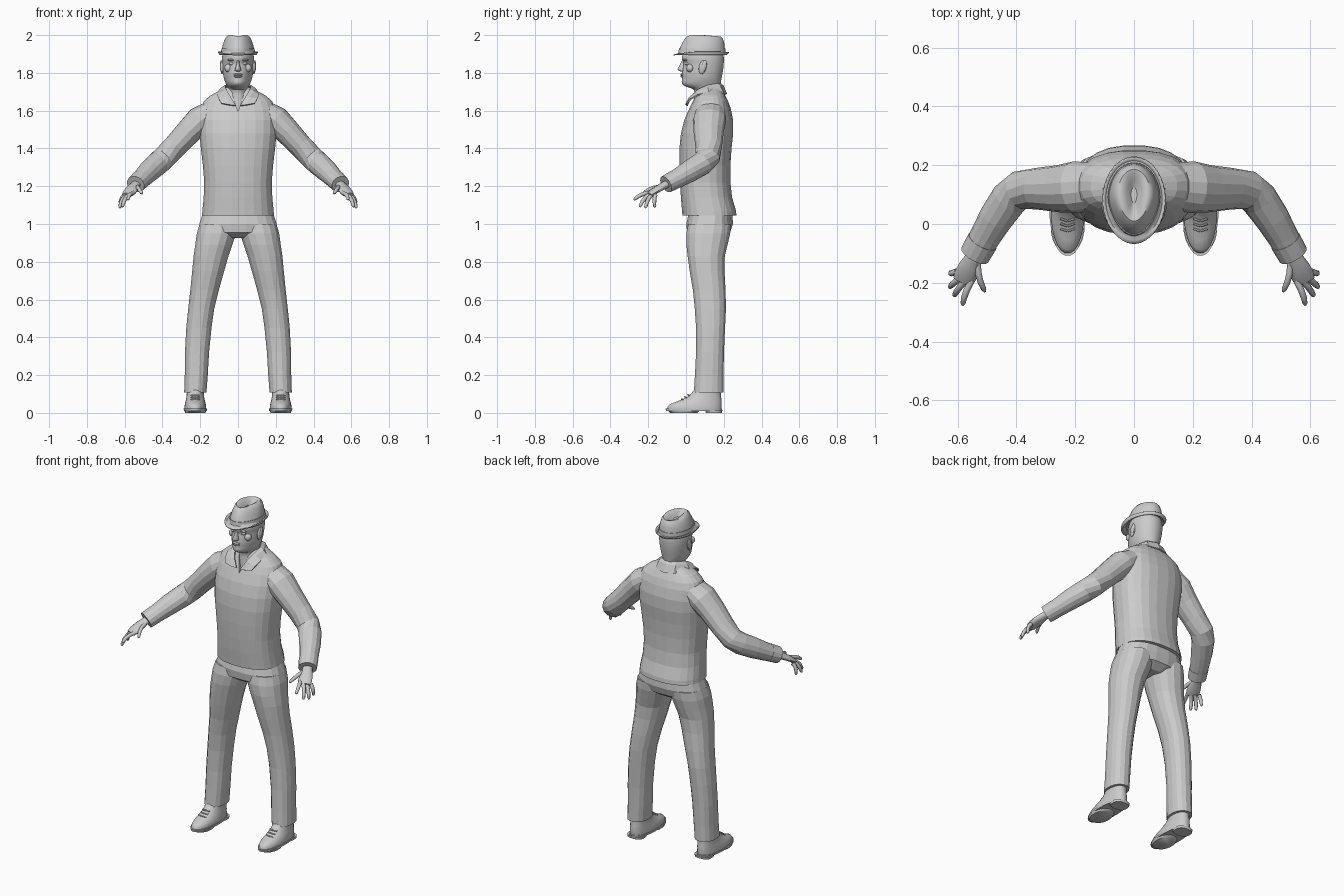
import bpy, bmesh, math
from mathutils import Vector, Matrix

UP = Vector((0, 0, 1))


def finish(bm, name, smooth=None):
    bmesh.ops.recalc_face_normals(bm, faces=bm.faces[:])
    me = bpy.data.meshes.new(name)
    bm.to_mesh(me)
    bm.free()
    if smooth:
        me.shade_smooth()
        me.set_sharp_from_angle(angle=math.radians(smooth))
    ob = bpy.data.objects.new(name, me)
    bpy.context.collection.objects.link(ob)
    return ob


def loft(name, rings, smooth=None, closed=True, caps=True):
    bm = bmesh.new()
    vs = [[bm.verts.new(p) for p in r] for r in rings]
    n = len(rings[0])
    for a, b in zip(vs, vs[1:]):
        for i in range(n if closed else n - 1):
            j = (i + 1) % n
            bm.faces.new((a[i], a[j], b[j], b[i]))
    if caps:
        bm.faces.new(vs[0])
        bm.faces.new(vs[-1])
    return finish(bm, name, smooth)


def spow(v, p):
    return math.copysign(abs(v) ** (2 / p), v)


def hring(row, n, p=2.0, egg=0.0):
    # horizontal ring: height, centre x, half width, front y, back y
    z, cx, hw, yf, yb = row
    out = []
    for i in range(n):
        a = 2 * math.pi * (i + 0.5) / n
        c, s = spow(math.cos(a), p), spow(math.sin(a), p)
        out.append(Vector((cx + hw * c * (1 + egg * min(s, 0)), (yf + yb) / 2 + (yb - yf) / 2 * s, z)))
    return out


def stack(name, rows, n=16, p=2.0, egg=0.0, smooth=None):
    return loft(name, [hring(r, n, p, egg) for r in rows], smooth)


def tube(name, pts, n=12, smooth=None):
    # path of (x, y, z, sideways radius, upright radius)
    P = [Vector(q[:3]) for q in pts]
    rings = []
    for k, q in enumerate(pts):
        t = (P[min(k + 1, len(P) - 1)] - P[max(k - 1, 0)]).normalized()
        u = t.cross(UP).normalized()
        w = u.cross(t)
        rings.append([P[k] + u * q[3] * math.cos(2 * math.pi * i / n) + w * q[4] * math.sin(2 * math.pi * i / n)
                      for i in range(n)])
    return loft(name, rings, smooth)


def ball(name, loc, size, rot=0.0, seg=16):
    bm = bmesh.new()
    m = Matrix.Translation(loc) @ Matrix.Rotation(rot, 4, 'X') @ Matrix.Diagonal((*size, 1))
    bmesh.ops.create_uvsphere(bm, u_segments=seg, v_segments=seg // 2 + 2, radius=1, matrix=m)
    return finish(bm, name, 60)


def mirror(ob):
    ob.modifiers.new("mirror", 'MIRROR')
    return ob


def combine(base, other, op='UNION'):
    m = base.modifiers.new("bool", 'BOOLEAN')
    m.operation, m.object, m.solver = op, other, 'EXACT'
    dg = bpy.context.evaluated_depsgraph_get()
    me = bpy.data.meshes.new_from_object(base.evaluated_get(dg))
    base.modifiers.clear()
    base.data = me
    bpy.data.objects.remove(other)


# Trousers: two legs joined to the seat
trousers = stack("trousers", [(.925, 0, .10, .05, .19), (.955, 0, .195, .005, .235), (1.0, 0, .207, .0, .25),
                              (1.05, 0, .19, .012, .247), (1.09, 0, .175, .02, .235)], 20, 2.4)
leg = mirror(stack("leg", [
    (.108, .226, .060, .04, .20), (.2, .221, .062, .046, .20), (.32, .217, .065, .052, .202),
    (.45, .207, .068, .052, .208), (.55, .195, .070, .045, .213), (.65, .177, .077, .035, .211),
    (.75, .158, .086, .018, .205), (.83, .143, .094, .007, .207), (.89, .128, .100, .0, .222),
    (.95, .114, .106, .0, .236), (1.0, .107, .098, .01, .24)], 16, 2.2))
combine(trousers, leg)

# Jacket: torso, sleeves and neck opening
jacket = stack("jacket", [
    (1.045, 0, .192, -.02, .268), (1.07, 0, .190, -.022, .266), (1.14, 0, .183, -.028, .245),
    (1.22, 0, .180, -.033, .236), (1.31, 0, .187, -.036, .236), (1.40, 0, .198, -.036, .242),
    (1.48, 0, .205, -.028, .251), (1.55, 0, .206, -.010, .250), (1.61, 0, .200, .016, .238),
    (1.65, 0, .182, .036, .224), (1.68, 0, .148, .050, .208), (1.705, 0, .100, .062, .195),
    (1.722, 0, .068, .07, .185)], 24, 2.4)
sleeve = mirror(tube("sleeve", [
    (.13, .13, 1.60, .08, .06), (.20, .125, 1.55, .088, .077), (.26, .12, 1.49, .08, .070),
    (.33, .12, 1.415, .071, .064), (.39, .115, 1.352, .066, .062), (.425, .085, 1.32, .064, .062),
    (.47, .02, 1.28, .059, .058), (.505, -.04, 1.245, .053, .051), (.54, -.102, 1.212, .049, .044)], 14))
combine(jacket, sleeve)
opening = loft("opening", [[(0, y, 1.595), (.055, y, 1.76), (-.055, y, 1.76)] for y in (-.15, .055)])
combine(jacket, opening, 'DIFFERENCE')

# Cuffs
mirror(tube("cuff", [(.515, -.058, 1.236, .054, .050), (.542, -.106, 1.21, .052, .047)], 14))

# Shirt collar
top_edge = [(.012, .002, 1.628), (.04, .022, 1.675), (.062, .06, 1.712), (.07, .11, 1.735), (.045, .165, 1.745), (0, .182, 1.747)]
mid_edge = [(.045, -.004, 1.632), (.062, .016, 1.672), (.083, .058, 1.705), (.09, .115, 1.722), (.056, .182, 1.732), (0, .2, 1.732)]
low_edge = [(.088, .0, 1.64), (.102, .022, 1.663), (.112, .06, 1.685), (.107, .12, 1.702), (.066, .2, 1.69), (0, .218, 1.688)]
collar = mirror(loft("collar", [top_edge, mid_edge, low_edge], closed=False, caps=False))
collar.modifiers.new("thickness", 'SOLIDIFY').thickness = .008

# Head and neck
head = stack("head", [
    (1.55, 0, .07, .03, .16), (1.62, 0, .062, .036, .165), (1.69, 0, .060, .046, .17), (1.715, 0, .058, .045, .176),
    (1.724, 0, .056, .006, .18), (1.735, 0, .062, -.019, .183), (1.752, 0, .070, -.026, .186),
    (1.768, 0, .076, -.020, .189), (1.785, 0, .080, -.025, .192), (1.81, 0, .083, -.021, .197),
    (1.835, 0, .085, -.016, .20), (1.852, 0, .086, -.012, .201), (1.868, 0, .087, -.024, .202),
    (1.89, 0, .086, -.022, .202), (1.93, 0, .08, -.01, .19)], 24, 2.1, .22, 60)
head.modifiers.new("soft", 'SUBSURF').levels = 1
head.modifiers["soft"].render_levels = 1

# Face
stack("nose", [(1.808, 0, .012, -.032, .0), (1.814, 0, .018, -.043, .0), (1.822, 0, .016, -.046, .0),
               (1.84, 0, .010, -.034, .0), (1.866, 0, .008, -.022, .0)], 12, 2, .3, 60)
ball("upper_lip", (0, -.019, 1.791), (.025, .011, .006))
ball("lower_lip", (0, -.018, 1.781), (.022, .011, .006))
mirror(ball("eye", (.032, .005, 1.85), (.015, .012, .009)))
mirror(ball("eyebrow", (.034, -.004, 1.868), (.022, .012, .006)))
mirror(ball("cheekbone", (.05, .022, 1.825), (.022, .02, .022)))
mirror(ball("ear", (.084, .088, 1.83), (.009, .02, .037), -.2))
mirror(ball("ear_rim", (.089, .096, 1.836), (.007, .013, .031), -.2))

# Hat: crown with a crease, flaring into the brim
N = 40
hat_rows = [(1.903, 0, .104, -.068, .226), (1.900, 0, .096, -.055, .215), (1.905, 0, .088, -.04, .207),
            (1.925, 0, .086, -.036, .206), (1.955, 0, .079, -.022, .203), (1.985, 0, .068, -.004, .196),
            (2.002, 0, .056, .01, .186), (2.006, 0, .042, .025, .17), (2.004, 0, .026, .045, .15), (2.002, 0, .010, .07, .125)]
rings = []
for k, row in enumerate(hat_rows):
    r = hring(row, N, 2, .18 if k > 2 else .05)
    for v in r:
        if k == 0:
            v.z += .010 * (v.x / .104) ** 2 + (.008 if v.y > .08 else -.006) * ((v.y - .08) / .147) ** 2
        if k > 4:
            v.z -= .12 * max(v.y - .02, 0) * (k - 4) / 5 if k < 9 else .12 * (v.y - .02)
        if k > 5:
            v.z -= .026 * math.exp(-(v.x / .022) ** 2) * math.exp(-((v.y - .09) / .075) ** 4)
    rings.append(r)
hat = loft("hat", rings, 50, caps=False)
bm = bmesh.new()
bm.from_mesh(hat.data)
bm.verts.ensure_lookup_table()
bm.faces.new(bm.verts[-N:])
bmesh.ops.recalc_face_normals(bm, faces=bm.faces[:])
bm.to_mesh(hat.data)
bm.free()
sol = hat.modifiers.new("thickness", 'SOLIDIFY')
sol.thickness = .005
stack("hat_band", [(1.906, 0, .090, -.041, .210), (1.928, 0, .088, -.038, .209)], N, 2, .16, 50)

# Hands
mirror(tube("palm", [(.525, -.075, 1.224, .028, .022), (.548, -.118, 1.203, .028, .020), (.560, -.145, 1.188, .036, .018),
                     (.574, -.176, 1.168, .039, .016), (.583, -.196, 1.155, .034, .011)], 12, 60))
fingers = {"index_finger": ((.553, -.192, 1.165), (.583, -.276, 1.128)),
           "middle_finger": ((.572, -.19, 1.16), (.612, -.245, 1.09)),
           "ring_finger": ((.588, -.18, 1.155), (.627, -.215, 1.084)),
           "little_finger": ((.603, -.162, 1.152), (.624, -.165, 1.088)),
           "thumb": ((.533, -.132, 1.198), (.507, -.230, 1.160))}
for name, (a, b) in fingers.items():
    a, b = Vector(a), Vector(b)
    pts = []
    for t, r in ((0, .0115), (.35, .011), (.65, .0105), (.92, .0085), (1, .004)):
        q = a.lerp(b, t) + Vector((.006, -.004, .008)) * math.sin(math.pi * t)
        pts.append((*q, r, r))
    mirror(tube(name, pts, 8, 60))

# Shoes
mirror(stack("shoe_upper", [
    (.016, .226, .058, -.100, .188), (.032, .226, .058, -.100, .190), (.045, .226, .056, -.088, .190),
    (.058, .226, .053, -.055, .190), (.074, .226, .049, -.015, .188), (.092, .226, .046, .018, .185),
    (.125, .226, .045, .045, .184)], 24, 2.2, .08, 50))
mirror(stack("shoe_sole", [(.010, .226, .061, -.107, .192), (.022, .226, .062, -.109, .193)], 24, 2.2, .08, 50))
mirror(stack("shoe_tread", [(.0, .226, .054, -.085, .06), (.012, .226, .058, -.098, .075)], 20, 2.2, .05, 50))
mirror(stack("shoe_heel", [(.0, .226, .050, .105, .19), (.014, .226, .052, .10, .193)], 20, 2.8, 0, 50))
for k in range(3):
    y, z = -.022 + k * .017, .074 + k * .011
    mirror(tube(f"shoelace_{k + 1}", [(.202, y + .006, z - .004, .004, .004), (.226, y - .002, z, .004, .004),
                                      (.250, y + .006, z - .004, .004, .004)], 6, 60))
